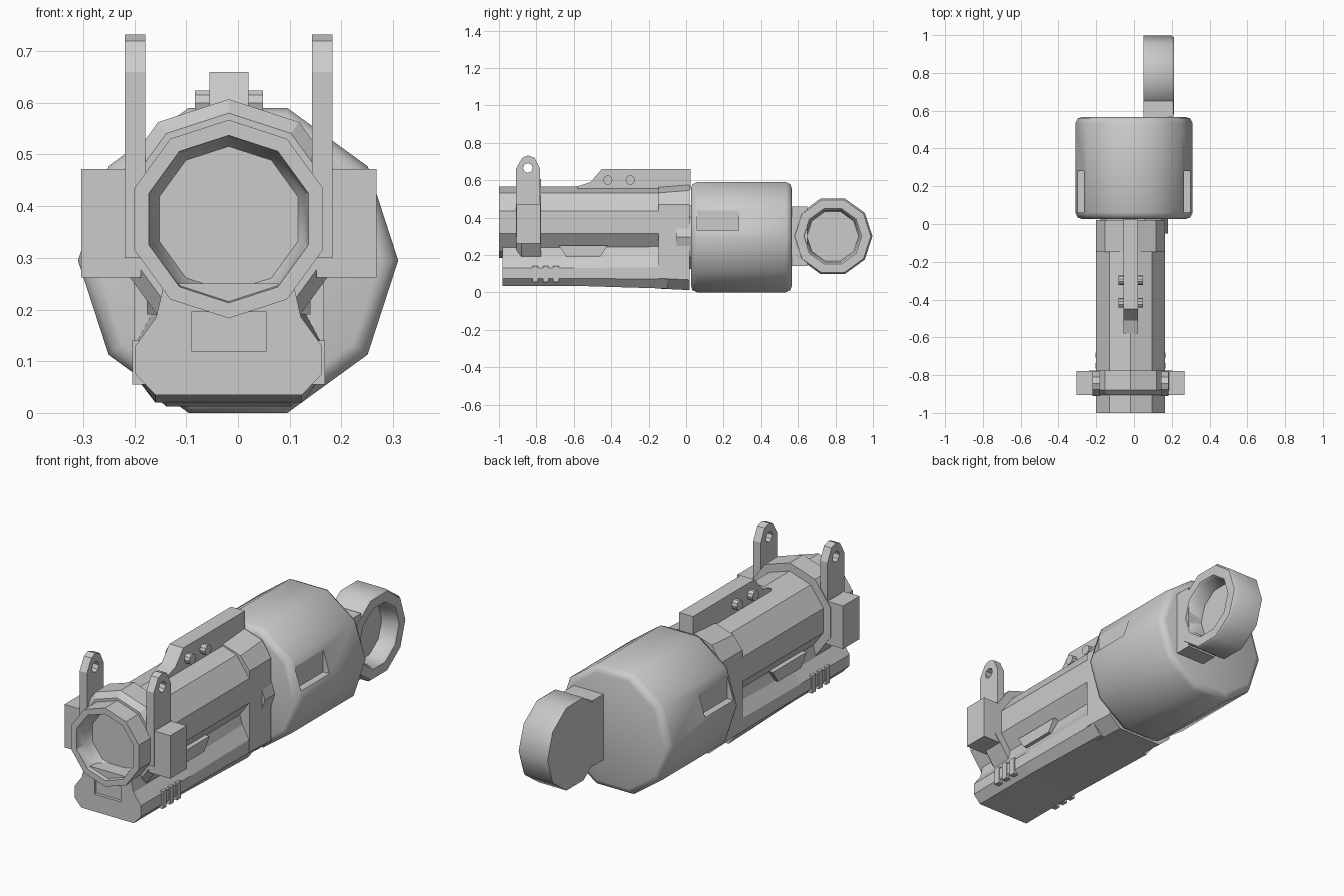
import bpy, bmesh, math
from mathutils import Vector

cube = bpy.data.objects.get("Cube")
if cube:
    bpy.data.objects.remove(cube)

grey = bpy.data.materials.new("light grey")
grey.use_nodes = True
grey.diffuse_color = (0.6, 0.6, 0.6, 1)
grey.node_tree.nodes["Principled BSDF"].inputs["Base Color"].default_value = (0.6, 0.6, 0.6, 1)
CX = -0.018  # centre line of the barrel assembly
BZ = 0.375   # height of the barrel axis


def finish(name, bm, smooth=None):
    bmesh.ops.recalc_face_normals(bm, faces=bm.faces)
    me = bpy.data.meshes.new(name)
    bm.to_mesh(me)
    bm.free()
    me.materials.append(grey)
    ob = bpy.data.objects.new(name, me)
    bpy.context.collection.objects.link(ob)
    if smooth:
        bpy.ops.object.select_all(action='DESELECT')
        ob.select_set(True)
        bpy.context.view_layer.objects.active = ob
        bpy.ops.object.shade_smooth_by_angle(angle=math.radians(smooth))
    return ob


def place(axis, u, v, w):
    return Vector((w, u, v)) if axis == 'x' else Vector((u, w, v))


def loft(name, sections, axis='y', smooth=None):
    """Skin a list of (outline, position) sections and cap both ends."""
    bm = bmesh.new()
    rows = [[bm.verts.new(place(axis, u, v, w)) for u, v in pts] for pts, w in sections]
    n = len(rows[0])
    for a, b in zip(rows, rows[1:]):
        for i in range(n):
            bm.faces.new((a[i], a[(i + 1) % n], b[(i + 1) % n], b[i]))
    bm.faces.new(rows[0])
    bm.faces.new(rows[-1])
    return finish(name, bm, smooth)


def prism(name, pts, a, b, axis='y'):
    return loft(name, [(pts, a), (pts, b)], axis)


def box(name, x, y, z):
    return prism(name, [(x[0], z[0]), (x[1], z[0]), (x[1], z[1]), (x[0], z[1])], *y)


def ngon(u, v, r, n=10, start=0.0):
    return [(u + r * math.cos(start + math.tau * i / n),
             v + r * math.sin(start + math.tau * i / n)) for i in range(n)]


def barrel_ring(r):
    return ngon(CX, BZ, r, start=math.pi / 2)


def mirrored(half, cx=CX):
    return [(cx + x, z) for x, z in half] + [(cx - x, z) for x, z in reversed(half)]


def cut(ob, cutter):
    cutter.hide_render = True
    cutter.hide_viewport = True
    cutter.display_type = 'WIRE'
    mod = ob.modifiers.new("cut", 'BOOLEAN')
    mod.object = cutter
    mod.solver = 'EXACT'


# Barrel with a bowl-shaped bore
bore = [(0.162 * math.cos(t), -1 + 0.2 * math.sin(t)) for t in (1.5, 1.2, 0.9, 0.6, 0.3, 0)]
loft("barrel", [(barrel_ring(r), y) for r, y in
                bore + [(0.192, -1), (0.192, -0.1)]][::-1], smooth=35)

# Front collar with side blocks and pierced lugs
loft("front_collar", [(barrel_ring(r), y) for r, y in
                      ((0.205, -0.905), (0.232, -0.88), (0.232, -0.775))])
lug = [(-0.91, 0.3), (-0.78, 0.3), (-0.78, 0.66), (-0.81, 0.72),
       (-0.845, 0.732), (-0.875, 0.72), (-0.91, 0.66)]
for side, s in (("left", 1), ("right", -1)):
    xs = sorted((CX + s * 0.17, CX + s * 0.286))
    box(side + "_block", xs, (-0.905, -0.778), (0.262, 0.472))
    x0, x1 = sorted((CX + s * 0.161, CX + s * 0.201))
    ob = prism(side + "_lug", lug, x0, x1, 'x')
    cut(ob, prism(side + "_lug_hole_cutter", ngon(-0.845, 0.665, 0.026, 8), x0 - 0.05, x1 + 0.05, 'x'))

# Lower housing under the barrel, with a notch in its front
low = mirrored([(0.142, 0.035), (0.18, 0.075), (0.18, 0.13), (0.14, 0.185), (0.125, 0.25)])
rear_low = mirrored([(0.142, 0.02), (0.18, 0.07), (0.18, 0.135), (0.145, 0.2), (0.13, 0.25)])
housing = loft("lower_housing", [(low, -0.98), (low, -0.6), (rear_low, -0.1)])
cut(housing, box("front_notch_cutter", (-0.09, 0.055), (-1.1, -0.965), (0.12, 0.195)))

# Side plates and grip ribs on the housing
for side, s in (("left", 1), ("right", -1)):
    x0, x1 = sorted((CX + s * 0.1, CX + s * 0.158))
    prism(side + "_side_plate", [(-0.68, 0.25), (-0.64, 0.19), (-0.46, 0.19), (-0.42, 0.25)], x0, x1, 'x')
    x0, x1 = sorted((CX + s * 0.12, CX + s * 0.186))
    for i in range(3):
        y = -0.82 + i * 0.055
        box(f"{side}_grip_rib_{i + 1}", (x0, x1), (y, y + 0.03), (0.055, 0.14))

# Rear collar wrapping barrel and housing


def collar(bottom, top):
    return mirrored([(0.12, bottom), (0.183, bottom + 0.055), (0.183, 0.47),
                     (0.135, top - 0.03), (0.04, top)])


loft("rear_collar", [(collar(0.02, 0.562), -0.147), (collar(0.012, 0.575), 0.02)])
prism("rear_core", ngon(0, 0.295, 0.18), -0.05, 0.1)

# Top rail with cross pins
prism("top_rail", [(-0.58, 0.55), (0.025, 0.55), (0.025, 0.66), (-0.45, 0.66),
                   (-0.51, 0.59), (-0.58, 0.567)], -0.055, 0.02, 'x')
for i, y in enumerate((-0.418, -0.298)):
    prism(f"rail_pin_{i + 1}", ngon(y, 0.6, 0.025), -0.083, 0.048, 'x')

# Drum with rounded rims and flat side cuts
drum = loft("drum", [(ngon(0, 0.295, r), y) for r, y in
                     ((0.275, 0.027), (0.298, 0.034), (0.31, 0.06),
                      (0.31, 0.535), (0.298, 0.558), (0.275, 0.566))], smooth=50)
for side, s in (("left", 1), ("right", -1)):
    cut(drum, box(side + "_drum_cutter", sorted((s * 0.264, s * 0.4)), (0.06, 0.28), (0.33, 0.5)))

# Rear ring, dished on its left face, with a neck to the drum


def ring(r):
    return ngon(0.785, 0.3, r)


loft("rear_ring", [(ring(r), x) for r, x in
                   ((0.212, 0.05), (0.212, 0.2), (0.203, 0.212), (0.155, 0.212),
                    (0.145, 0.2), (0.138, 0.13))], 'x', smooth=40)
prism("ring_neck", [(0.55, 0.14), (0.65, 0.14), (0.65, 0.46), (0.55, 0.46)], 0.05, 0.21, 'x')
